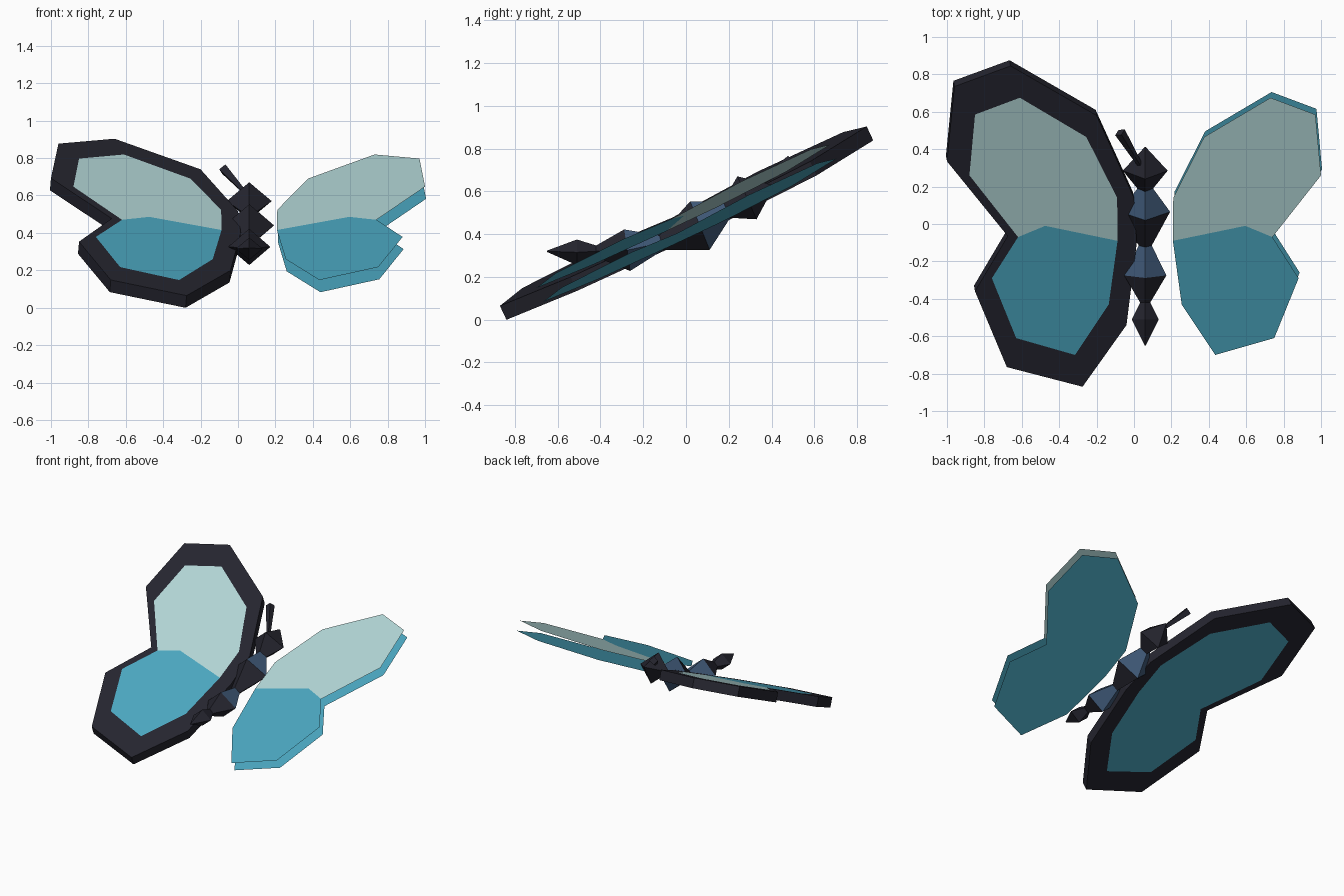
import bpy, bmesh, math
from mathutils import Vector

if "Cube" in bpy.data.objects:
    bpy.data.objects.remove(bpy.data.objects["Cube"])

CX = 0.06          # body centre line
THICK = 0.072      # wing thickness


def material(name, srgb):
    m = bpy.data.materials.new(name)
    lin = [((c / 255 + 0.055) / 1.055) ** 2.4 for c in srgb]
    m.diffuse_color = (*lin, 1)
    m.use_nodes = True
    m.node_tree.nodes["Principled BSDF"].inputs["Base Color"].default_value = m.diffuse_color
    return m


DARK = material("charcoal", (37, 37, 47))
PALE = material("pale_aqua", (178, 214, 214))
TEAL = material("teal", (75, 167, 192))
BLUE = material("slate_blue", (65, 91, 122))


def finish(name, bm, mats):
    me = bpy.data.meshes.new(name)
    bm.to_mesh(me)
    bm.free()
    for m in mats:
        me.materials.append(m)
    ob = bpy.data.objects.new(name, me)
    bpy.context.collection.objects.link(ob)
    return ob


# Wing outlines, as (distance from the centre line, y), matched point for point
INNER = [(0.67, 0.675), (0.91, 0.585), (0.94, 0.26), (0.68, -0.07),
         (0.82, -0.29), (0.69, -0.61), (0.375, -0.70), (0.195, -0.43),
         (0.148, -0.09), (0.15, 0.14), (0.315, 0.465)]
OUTER = [(0.72, 0.845), (1.02, 0.735), (1.06, 0.335), (0.735, -0.065),
         (0.91, -0.36), (0.74, -0.765), (0.335, -0.87), (0.10, -0.54),
         (0.045, -0.10), (0.06, 0.14), (0.26, 0.58)]
SPLIT = (0.535, -0.01)   # where fore and hind panels meet


def wing(name, side, framed):
    bm = bmesh.new()
    down = Vector((side * 0.085, 0.47, -1)).normalized() * THICK

    def point(p, low):
        v = Vector((CX + side * p[0], p[1], 0.445 + 0.47 * p[1] + 0.085 * p[0]))
        return bm.verts.new(v + down if low else v)

    def face(vs, mat, up=None):
        f = bm.faces.new(vs)
        f.material_index = mat
        f.normal_update()
        if up is not None and (f.normal.z > 0) != up:
            f.normal_flip()
        return f

    n = len(INNER)
    rims = []
    for low in (False, True):
        inner = [point(p, low) for p in INNER]
        if low:
            # underside is one teal panel
            face(inner, 2, False)
        else:
            # pale fore panel and teal hind panel
            mid = point(SPLIT, low)
            face(inner[:4] + [mid] + inner[8:], 1, True)
            face(inner[3:9] + [mid], 2, True)
        if framed:
            outer = [point(p, low) for p in OUTER]
            rims.append(outer)
            for i in range(n):
                j = (i + 1) % n
                face([inner[i], inner[j], outer[j], outer[i]], 0, not low)
    # outer edge wall of the frame
    if framed:
        a, b = rims
        for i in range(n):
            j = (i + 1) % n
            f = face([a[i], a[j], b[j], b[i]], 0)
        bmesh.ops.recalc_face_normals(bm, faces=bm.faces[:])
    return finish(name, bm, [DARK, PALE, TEAL])


wing("framed_wing", -1, True)
wing("panel_wing", 1, False)

# Body: diamond cross-sections (y, z, half width, half height, lean, blue face behind it)
SECTIONS = [
    (0.41, 0.625, 0.004, 0.004, 24, 0),
    (0.285, 0.57, 0.120, 0.110, 24, 0),
    (0.19, 0.515, 0.042, 0.042, 24, 1),
    (0.065, 0.44, 0.133, 0.122, 22, 0),
    (-0.115, 0.36, 0.035, 0.035, 15, 1),
    (-0.275, 0.325, 0.113, 0.098, 8, 0),
    (-0.42, 0.32, 0.027, 0.027, 0, 0),
    (-0.51, 0.315, 0.072, 0.060, 0, 0),
    (-0.65, 0.32, 0.003, 0.003, 0, 0)]
bm = bmesh.new()
rings = []
for y, z, w, h, lean, _ in SECTIONS:
    a = math.radians(lean)
    up = Vector((0, -math.sin(a), math.cos(a))) * h
    c = Vector((CX, y, z))
    side = Vector((w, 0, 0))
    rings.append([bm.verts.new(c + d) for d in (up, side, -up, -side)])
for k in range(len(rings) - 1):
    for i in range(4):
        j = (i + 1) % 4
        f = bm.faces.new([rings[k][i], rings[k][j], rings[k + 1][j], rings[k + 1][i]])
        f.material_index = SECTIONS[k][5]
bm.faces.new(rings[0])
bm.faces.new(rings[-1])
bmesh.ops.recalc_face_normals(bm, faces=bm.faces[:])
finish("body", bm, [DARK, BLUE])

# Antenna: slim four-sided stalk widening to its tip
base, tip = Vector((0.03, 0.32, 0.625)), Vector((-0.075, 0.49, 0.74))
axis = tip - base
bm = bmesh.new()
bmesh.ops.create_cone(bm, cap_ends=True, segments=4, radius1=0.014,
                      radius2=0.030, depth=axis.length)
ob = finish("antenna", bm, [DARK])
ob.location = (base + tip) / 2
ob.rotation_euler = axis.to_track_quat('Z', 'Y').to_euler()
